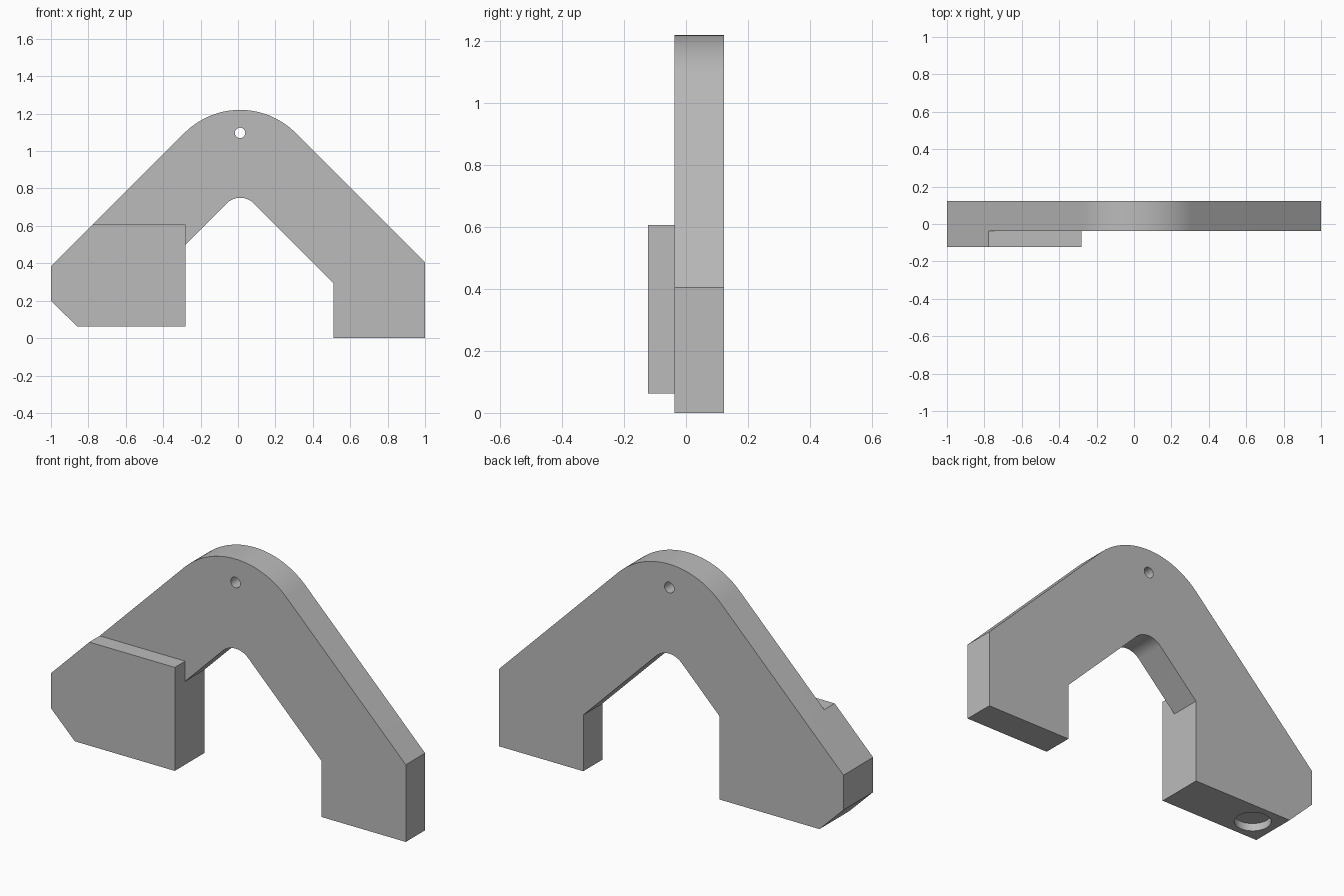
import bpy, bmesh
from math import sin, cos, radians

cube = bpy.data.objects.get("Cube")
if cube:
    bpy.data.objects.remove(cube, do_unlink=True)

FRONT, STEP, BACK = -0.123, -0.037, 0.123

grey = bpy.data.materials.new("plain grey")
grey.use_nodes = True
grey.diffuse_color = (0.5, 0.5, 0.5, 1)
grey.node_tree.nodes["Principled BSDF"].inputs["Base Color"].default_value = (0.5, 0.5, 0.5, 1)


def arc(cx, cz, r, start, end, steps):
    """Points of an arc in the xz plane, angles in degrees."""
    angles = [radians(start + (end - start) * i / steps) for i in range(steps + 1)]
    return [(cx + r * cos(a), cz + r * sin(a)) for a in angles]


def extrude_profile(name, points, y0, y1):
    """Solid made by pushing an xz outline from y0 to y1."""
    bm = bmesh.new()
    face = bm.faces.new([bm.verts.new((x, y0, z)) for x, z in points])
    grown = bmesh.ops.extrude_face_region(bm, geom=[face])["geom"]
    verts = [g for g in grown if isinstance(g, bmesh.types.BMVert)]
    bmesh.ops.translate(bm, verts=verts, vec=(0, y1 - y0, 0))
    bmesh.ops.recalc_face_normals(bm, faces=bm.faces)
    mesh = bpy.data.meshes.new(name)
    bm.to_mesh(mesh)
    bm.free()
    mesh.materials.append(grey)
    obj = bpy.data.objects.new(name, mesh)
    bpy.context.collection.objects.link(obj)
    return obj


def select_only(obj):
    bpy.ops.object.select_all(action='DESELECT')
    obj.select_set(True)
    bpy.context.view_layer.objects.active = obj


def cut(target, cutter):
    """Subtract the cutter and remove it."""
    cutter.hide_render = True
    mod = target.modifiers.new("cut", 'BOOLEAN')
    mod.operation = 'DIFFERENCE'
    mod.solver = 'EXACT'
    mod.object = cutter
    select_only(target)
    bpy.ops.object.modifier_apply(modifier=mod.name)
    bpy.data.objects.remove(cutter, do_unlink=True)


# Arched bracket at full depth, with rounded crown and chamfered foot
outline = [(-0.861, 0.063), (-0.281, 0.063), (-0.281, 0.5)]
outline += arc(0.012, 0.646, 0.104, 135, 45, 16)
outline += [(0.51, 0.295), (0.51, 0), (1, 0), (1, 0.405)]
outline += arc(0.011, 0.8, 0.42, 45, 135, 32)
outline += [(-1, 0.383), (-1, 0.2)]
bracket = extrude_profile("arched_bracket", outline, FRONT, BACK)

# Step that leaves only the thick foot pad standing forward
step = [(-0.281, -0.2), (1.2, -0.2), (1.2, 1.4), (-1.2, 1.4), (-1.2, 0.606), (-0.281, 0.606)]
cut(bracket, extrude_profile("step_cutter", step, FRONT - 0.2, STEP))

# Small hanging hole through the crown
hole = arc(0.011, 1.097, 0.028, 0, 360, 16)[:-1]
cut(bracket, extrude_profile("hole_cutter", hole, FRONT - 0.1, BACK + 0.1))

# Shallow round pocket under the thick foot
bpy.ops.mesh.primitive_cylinder_add(vertices=40, radius=0.088, depth=0.08,
                                    location=(-0.735, 0, 0.063))
cut(bracket, bpy.context.object)

select_only(bracket)
bpy.ops.object.shade_smooth_by_angle(angle=radians(30))
